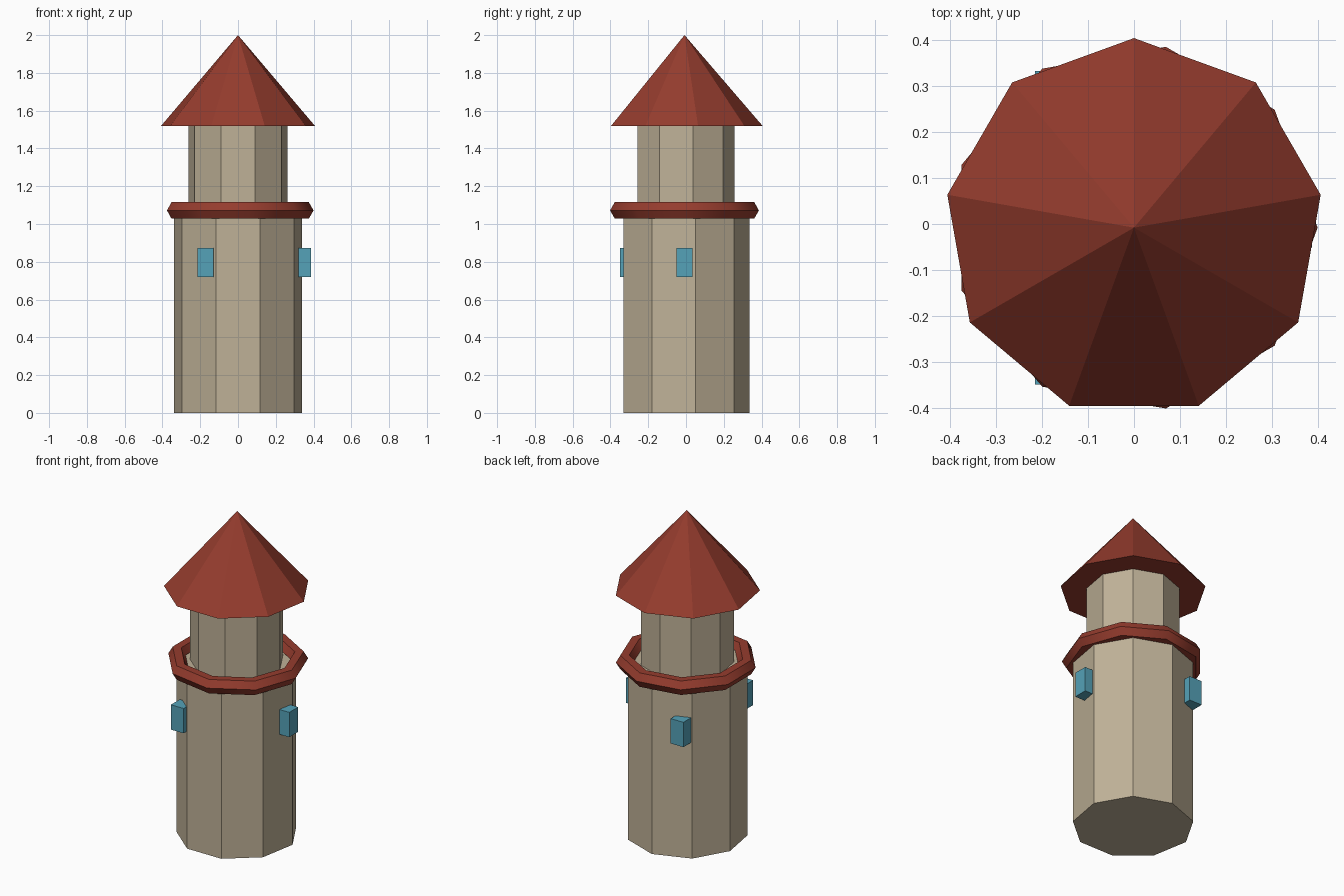
import bpy
import math

if "Cube" in bpy.data.objects:
    bpy.data.objects.remove(bpy.data.objects["Cube"])

SIDES = 9
CY = -0.008  # common axis of the tower


def material(name, rgb):
    m = bpy.data.materials.new(name)
    m.diffuse_color = (*rgb, 1)
    m.use_nodes = True
    m.node_tree.nodes["Principled BSDF"].inputs["Base Color"].default_value = m.diffuse_color
    return m


stone = material("stone", (0.52, 0.44, 0.31))
red = material("red_tile", (0.3, 0.045, 0.027))
blue = material("blue_glass", (0.09, 0.36, 0.48))


def finish(name, mat):
    ob = bpy.context.object
    ob.name = name
    ob.data.materials.append(mat)
    return ob


def prism(name, r_bottom, r_top, z0, z1, mat):
    bpy.ops.mesh.primitive_cone_add(vertices=SIDES, radius1=r_bottom, radius2=r_top,
                                    depth=z1 - z0, location=(0, CY, (z0 + z1) / 2))
    return finish(name, mat)


# Tower body, narrower upper storey and pointed roof
prism("tower_body", 0.343, 0.343, 0, 1.07, stone)
prism("upper_storey", 0.265, 0.265, 1.07, 1.52, stone)
prism("roof", 0.413, 0, 1.52, 2.0, red)

# Balcony ring with a hexagonal section, smooth around, sharp along its edges
bpy.ops.mesh.primitive_torus_add(major_segments=SIDES, minor_segments=6, major_radius=0.35,
                                 minor_radius=0.05, location=(0, CY, 1.072))
finish("balcony_ring", red)
bpy.ops.object.shade_smooth_by_angle(angle=math.radians(45))

# Three axis-aligned window blocks around the body
for i in range(3):
    a = math.radians(120 * i)
    bpy.ops.mesh.primitive_cube_add(size=1, location=(0.344 * math.cos(a),
                                                      CY + 0.344 * math.sin(a), 0.796))
    window = finish(f"window_{i + 1}", blue)
    window.scale = (0.087, 0.087, 0.154)
